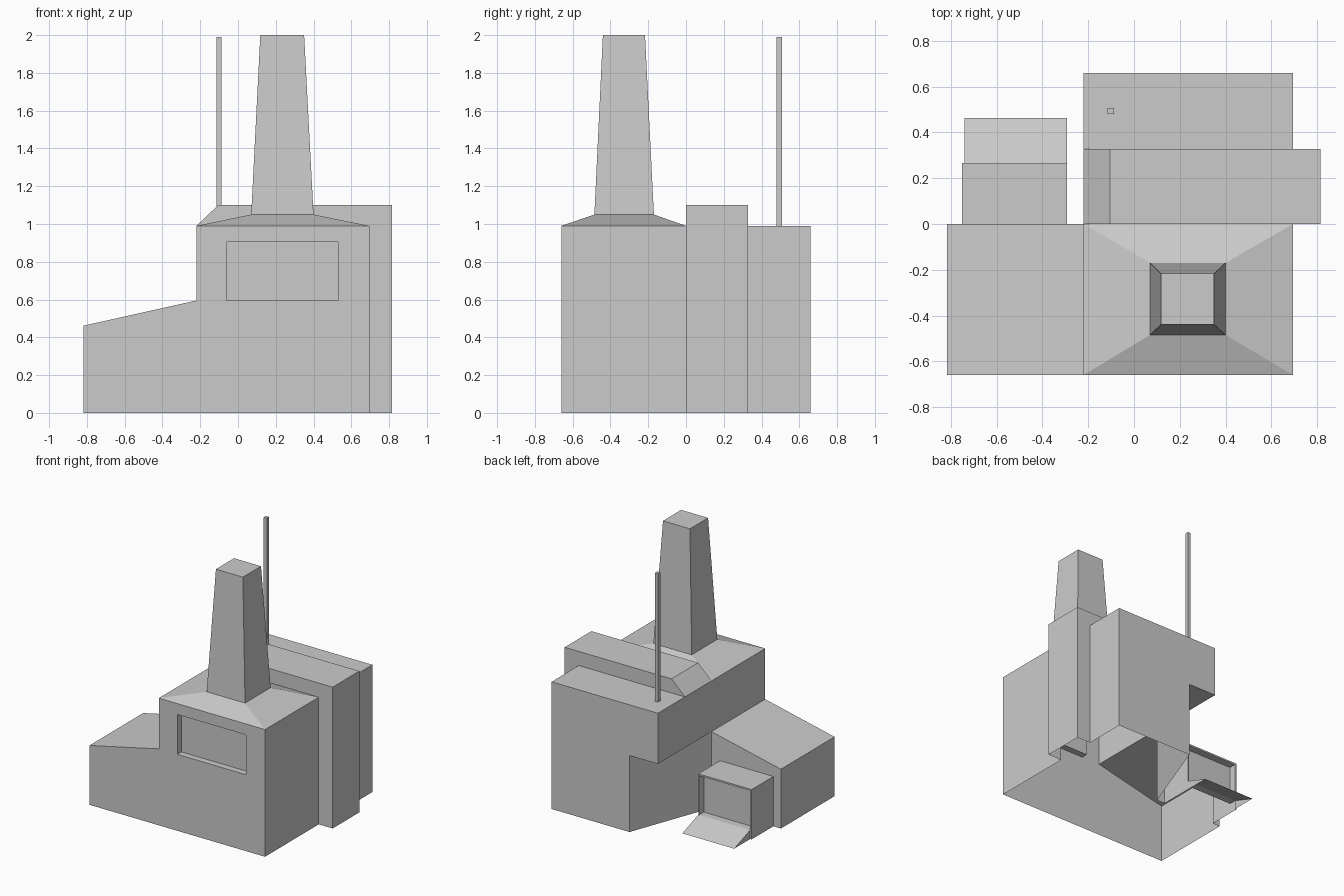
import bpy, bmesh

if "Cube" in bpy.data.objects:
    bpy.data.objects.remove(bpy.data.objects["Cube"])


def loft(name, rings):
    """Closed solid through a stack of rings with equal point counts."""
    bm = bmesh.new()
    loops = [[bm.verts.new(p) for p in ring] for ring in rings]
    n = len(loops[0])
    for a, b in zip(loops, loops[1:]):
        for i in range(n):
            j = (i + 1) % n
            bm.faces.new((a[i], a[j], b[j], b[i]))
    bm.faces.new(loops[0][::-1])
    bm.faces.new(loops[-1])
    bmesh.ops.recalc_face_normals(bm, faces=bm.faces)
    me = bpy.data.meshes.new(name)
    bm.to_mesh(me)
    bm.free()
    ob = bpy.data.objects.new(name, me)
    bpy.context.collection.objects.link(ob)
    return ob


def rect(x0, x1, y0, y1, z):
    return [(x0, y0, z), (x1, y0, z), (x1, y1, z), (x0, y1, z)]


def box(name, x0, x1, y0, y1, z0, z1):
    return loft(name, [rect(x0, x1, y0, y1, z) for z in (z0, z1)])


def along_y(name, profile, y0, y1):
    return loft(name, [[(x, y, z) for x, z in profile] for y in (y0, y1)])


def combine(target, other, op):
    """Boolean another solid into the target and discard it."""
    other.hide_render = True
    mod = target.modifiers.new("bool", 'BOOLEAN')
    mod.operation, mod.solver, mod.object = op, 'EXACT', other
    bpy.context.view_layer.objects.active = target
    bpy.ops.object.modifier_apply(modifier=mod.name)
    bpy.data.objects.remove(other)


# Middle block with a chamfered left shoulder, and the back block
building = along_y("building", [(-.22, 0), (.815, 0), (.815, 1.1), (-.105, 1.1), (-.22, .99)], 0, .328)
combine(building, box("back_block", -.22, .695, .2, .66, 0, .99), 'UNION')

# Slanted undercut at the back left corner
cut_plan = [(-.257, -.1), (.062, .76), (-.5, .76), (-.5, -.1)]
combine(building, loft("undercut", [[(x, y, z) for x, y in cut_plan] for z in (-.1, .595)]), 'DIFFERENCE')

# Front block rising through a shallow roof into the tapered chimney
combine(building, loft("front_block", [
    rect(-.22, .695, -.66, 0, 0),
    rect(-.22, .695, -.66, 0, .99),
    rect(.07, .4, -.485, -.17, 1.05),
    rect(.118, .35, -.44, -.217, 2.0)]), 'UNION')

# Low wing with a sloping roof
combine(building, along_y("side_wing", [(-.817, 0), (0, 0), (0, .595), (-.22, .595), (-.817, .462)], -.66, 0), 'UNION')

# Recessed front window
combine(building, box("window_recess", -.06, .53, -.8, -.61, .595, .905), 'DIFFERENCE')

# Porch with a recessed doorway and an entry ramp
combine(building, box("porch", -.752, -.293, -.1, .267, 0, .388), 'UNION')
combine(building, box("door_recess", -.74, -.3, .21, .6, .07, .375), 'DIFFERENCE')
ramp = [(.24, 0), (.464, 0), (.267, .07), (.24, .07)]
combine(building, loft("ramp", [[(x, y, z) for y, z in ramp] for x in (-.74, -.293)]), 'UNION')

# The shell is open underneath
bm = bmesh.new()
bm.from_mesh(building.data)
floor = [f for f in bm.faces if all(abs(v.co.z) < 1e-4 for v in f.verts)]
bmesh.ops.delete(bm, geom=floor, context='FACES')
bm.to_mesh(building.data)
bm.free()

# Thin mast on the back roof
box("mast", -.115, -.088, .48, .508, .99, 1.99)
